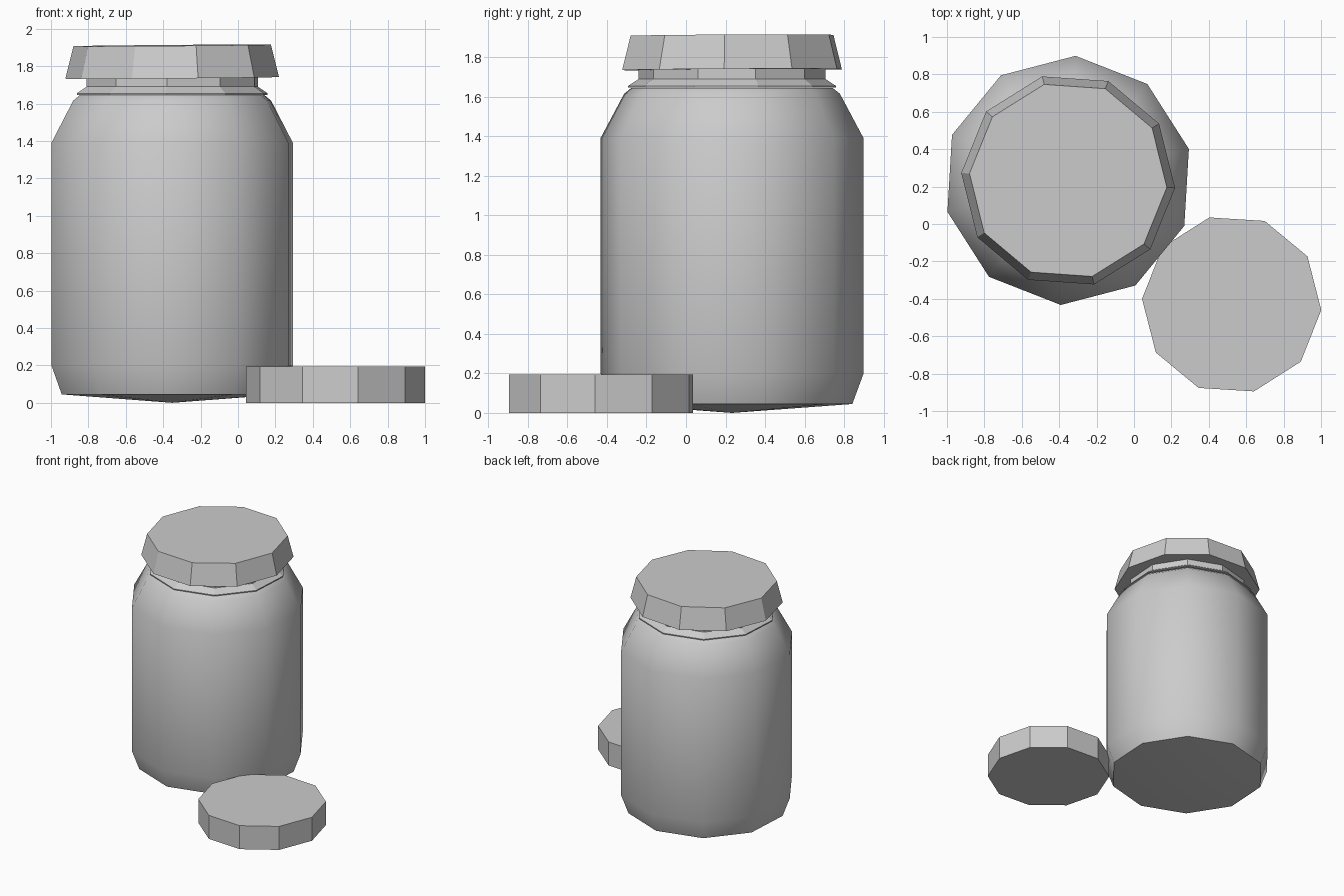
import bpy, bmesh, math

if "Cube" in bpy.data.objects:
    bpy.data.objects.remove(bpy.data.objects["Cube"])

SIDES = 10

grey = bpy.data.materials.new("light_grey")
grey.diffuse_color = (0.6, 0.6, 0.6, 1)
grey.use_nodes = True
grey.node_tree.nodes["Principled BSDF"].inputs["Base Color"].default_value = grey.diffuse_color


def turned_part(name, profile, centre, phase, smooth=None, tilt=(0, 0)):
    """Ten-sided turned solid from (radius, z) pairs; radius 0 makes a pole,
    otherwise the ends are closed with flat caps."""
    bm = bmesh.new()
    rings = []
    for r, z in profile:
        if r == 0:
            rings.append([bm.verts.new((centre[0], centre[1], z))])
            continue
        ring = []
        for i in range(SIDES):
            a = math.radians(phase + 360 / SIDES * i)
            dx, dy = r * math.cos(a), r * math.sin(a)
            ring.append(bm.verts.new((centre[0] + dx, centre[1] + dy,
                                      z + tilt[0] * dx + tilt[1] * dy)))
        rings.append(ring)
    for low, high in zip(rings, rings[1:]):
        for i in range(SIDES):
            j = (i + 1) % SIDES
            if len(low) == 1:
                bm.faces.new((low[0], high[j], high[i]))
            else:
                bm.faces.new((low[i], low[j], high[j], high[i]))
    if len(rings[0]) > 1:
        bm.faces.new(rings[0][::-1])
    bm.faces.new(rings[-1])
    bmesh.ops.recalc_face_normals(bm, faces=bm.faces)
    mesh = bpy.data.meshes.new(name)
    bm.to_mesh(mesh)
    bm.free()
    mesh.materials.append(grey)
    ob = bpy.data.objects.new(name, mesh)
    bpy.context.collection.objects.link(ob)
    if smooth:
        bpy.ops.object.select_all(action='DESELECT')
        ob.select_set(True)
        bpy.context.view_layer.objects.active = ob
        bpy.ops.object.shade_smooth_by_angle(angle=math.radians(smooth))
    return ob


jar = (-0.352, 0.233)

# Jar body with shallow pointed base and sloping shoulder
turned_part("jar_body",
            [(0, 0.0), (0.61, 0.045), (0.667, 0.2), (0.667, 1.39),
             (0.547, 1.615), (0.51, 1.645)], jar, 14.6, smooth=40)

# Overhanging rim and straight neck
turned_part("jar_rim", [(0.527, 1.647), (0.527, 1.655), (0.473, 1.69)], jar, 14.6)
turned_part("jar_neck", [(0.473, 1.685), (0.473, 1.76)], jar, 14.6)

# Tapered lid sitting very slightly tilted
turned_part("lid", [(0.573, 1.737), (0.529, 1.911)], jar, -4, tilt=(0.008, 0.005))

# Loose cap lying beside the jar
turned_part("loose_cap", [(0.48, 0.0), (0.48, 0.195)], (0.522, -0.43), -3.6)
